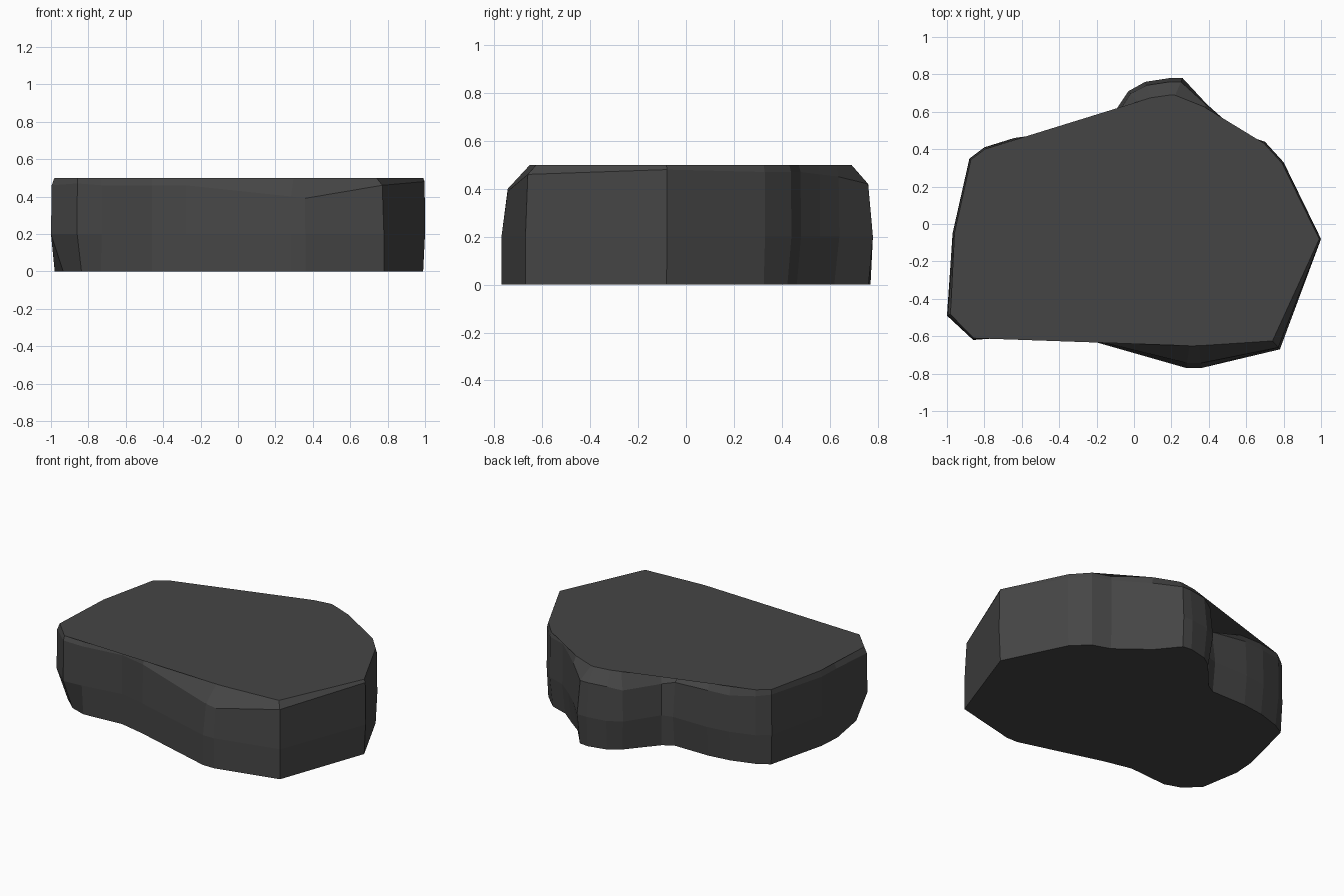
import bpy, bmesh
from mathutils import Vector

if "Cube" in bpy.data.objects:
    bpy.data.objects.remove(bpy.data.objects["Cube"])

# Rock outline, counter-clockwise: x, y, top inset, shoulder height, bottom inset
OUTLINE = [
    (1.00, -.08, .01, .48, .01), (.80, .33, .01, .47, .01), (.70, .44, .01, .47, .02),
    (.58, .48, .01, .47, .02), (.48, .56, .01, .46, .02), (.39, .64, .02, .45, .03),
    (.26, .78, .10, .42, .02), (.19, .78, .09, .42, .01), (.06, .76, .09, .42, .02),
    (-.03, .71, .08, .40, .03), (-.17, .50, .10, .40, .00), (-.24, .48, .22, .42, .02),
    (-.49, .48, .05, .44, .02), (-.64, .46, .03, .44, .02), (-.80, .41, .01, .46, .02),
    (-.88, .35, .01, .47, .01), (-.97, -.05, .01, .46, .00), (-.98, -.20, .03, .46, .00),
    (-1.0, -.49, .02, .46, .07), (-.86, -.62, .01, .47, .07), (-.73, -.61, .03, .46, .02),
    (-.46, -.57, .01, .46, .00), (-.28, -.61, .02, .46, .00), (.28, -.77, .12, .40, .00),
    (.36, -.77, .12, .39, .00), (.78, -.67, .06, .46, .00),
]
HEIGHT = .5


def inward(i):
    """Average inward direction of the outline at point i."""
    n = len(OUTLINE)
    p, a, b = (Vector(OUTLINE[k % n][:2]) for k in (i, i - 1, i + 1))
    d = (p - a).normalized() + (b - p).normalized()
    return Vector((-d.y, d.x)).normalized()


bm = bmesh.new()
rings = [[], [], [], []]
for i, (x, y, top, shoulder, bottom) in enumerate(OUTLINE):
    direction = inward(i)
    levels = [(bottom, 0), (0, .20), (min(top, .12) * .22, shoulder), (top, HEIGHT)]
    for ring, (inset, z) in zip(rings, levels):
        p = Vector((x, y)) + direction * inset
        ring.append(bm.verts.new((p.x, p.y, z)))

# Chiselled sides
n = len(OUTLINE)
for low, high in zip(rings, rings[1:]):
    for i in range(n):
        j = (i + 1) % n
        bm.faces.new((low[i], low[j], high[j], high[i]))

# Flat top and base
caps = [bm.faces.new(rings[3]), bm.faces.new(rings[0][::-1])]
bmesh.ops.triangulate(bm, faces=caps, ngon_method='EAR_CLIP')
bmesh.ops.recalc_face_normals(bm, faces=bm.faces[:])

mesh = bpy.data.meshes.new("flat_rock")
bm.to_mesh(mesh)
bm.free()
rock = bpy.data.objects.new("flat_rock", mesh)
bpy.context.collection.objects.link(rock)

# Dark stone colour
stone = bpy.data.materials.new("dark_stone")
stone.diffuse_color = (.06, .06, .06, 1)
stone.use_nodes = True
stone.node_tree.nodes["Principled BSDF"].inputs["Base Color"].default_value = stone.diffuse_color
mesh.materials.append(stone)
